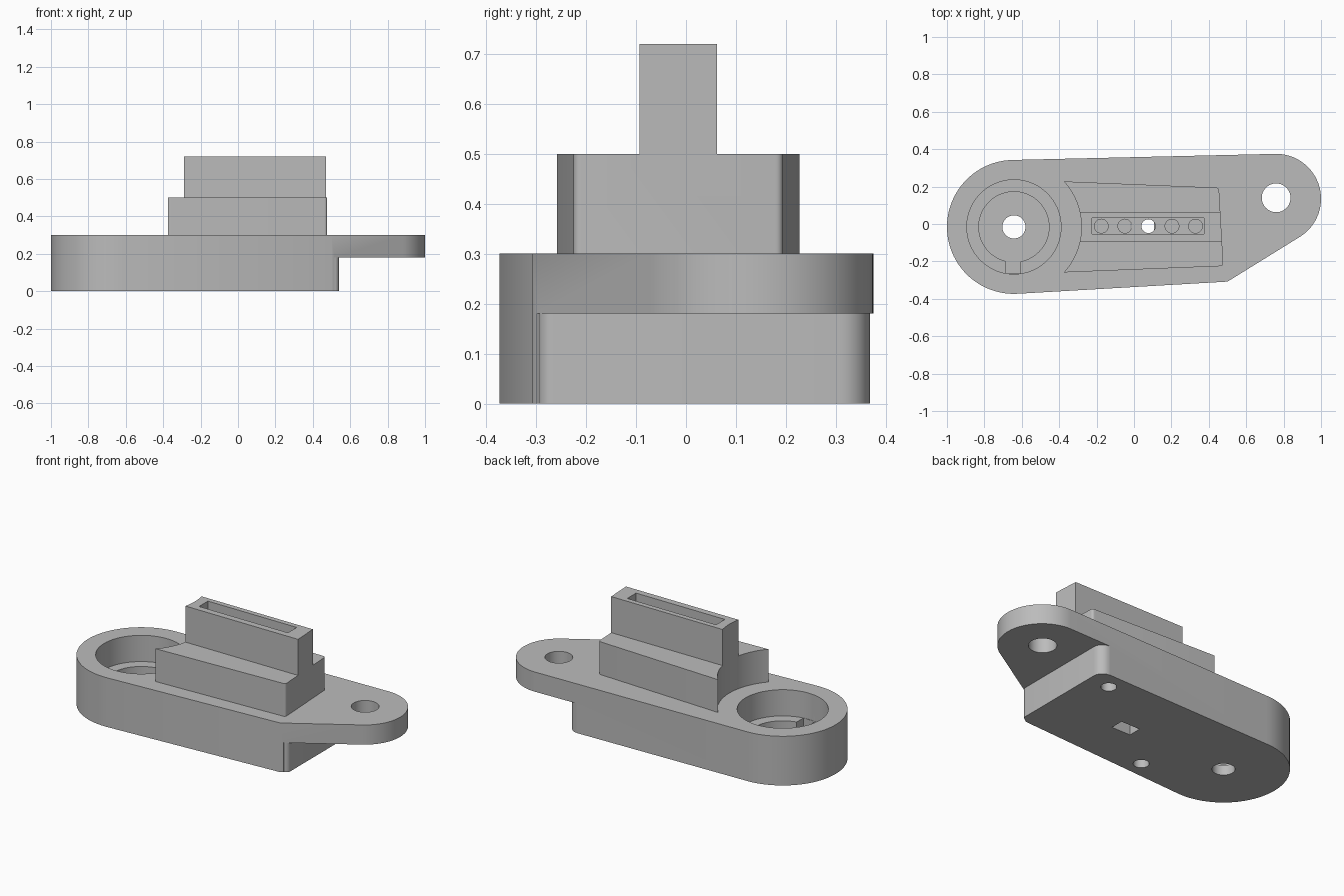
import bpy, bmesh
from math import sin, cos, atan2, radians
from mathutils import Vector
from mathutils.geometry import convex_hull_2d

if "Cube" in bpy.data.objects:
    bpy.data.objects.remove(bpy.data.objects["Cube"])

CX, CY = -0.642, -0.0155          # axis of the round pocket
grey = bpy.data.materials.new("plain grey")
grey.use_nodes = True
GREY = (0.5, 0.5, 0.5, 1)
grey.diffuse_color = GREY
grey.node_tree.nodes["Principled BSDF"].inputs["Base Color"].default_value = GREY


def arc(x, y, r, a0, a1, n=8):
    angles = [radians(a0 + (a1 - a0) * i / n) for i in range(n + 1)]
    return [(x + r * cos(a), y + r * sin(a)) for a in angles]


def circle(x, y, r, n=72):
    return arc(x, y, r, 0, 360, n)[:-1]


def prism(name, outline, z0, z1):
    """Extrude a flat outline from z0 to z1."""
    bm = bmesh.new()
    face = bm.faces.new([bm.verts.new((x, y, z0)) for x, y in outline])
    new = bmesh.ops.extrude_face_region(bm, geom=[face])["geom"]
    verts = [v for v in new if isinstance(v, bmesh.types.BMVert)]
    bmesh.ops.translate(bm, verts=verts, vec=(0, 0, z1 - z0))
    bmesh.ops.recalc_face_normals(bm, faces=bm.faces)
    mesh = bpy.data.meshes.new(name)
    bm.to_mesh(mesh)
    bm.free()
    mesh.materials.append(grey)
    obj = bpy.data.objects.new(name, mesh)
    bpy.context.collection.objects.link(obj)
    return obj


def rect(x0, x1, y0, y1):
    return [(x0, y0), (x1, y0), (x1, y1), (x0, y1)]


def combine(target, tool, operation="DIFFERENCE"):
    """Apply a boolean and discard the tool."""
    mod = target.modifiers.new("boolean", "BOOLEAN")
    mod.operation, mod.solver, mod.object = operation, "EXACT", tool
    bpy.context.view_layer.objects.active = target
    bpy.ops.object.modifier_apply(modifier=mod.name)
    bpy.data.objects.remove(tool)


def cut(target, outline, z0, z1):
    combine(target, prism("cutter", outline, z0, z1))


# Base plate: rounded end, mounting ear and one sharp corner
points = circle(CX, CY, 0.358, 96) + circle(0.76, 0.135, 0.24, 96) + [(0.5, -0.308)]
hull = convex_hull_2d([Vector(p) for p in points])
housing = prism("housing", [points[i] for i in hull], 0, 0.3)

# Undercut that leaves the ear thin, following the rounded end of the body
end = arc(0.48, 0.307, 0.06, 90, 0) + arc(0.51, -0.265, 0.03, 0, -80)
cut(housing, [(0.48, 0.6)] + end + [(0.515, -0.6), (1.3, -0.6), (1.3, 0.6)], -0.1, 0.18)

# Connector block: tapered, with a hollowed end around the pocket
half = 0.2435
a = atan2(half, 0.267) * 180 / 3.14159265
block_outline = arc(CX, CY, 0.361, a, -a, 24)
block_outline += arc(0.462, CY - 0.195, 0.015, -90, 0, 5)
block_outline += arc(0.440, CY + 0.195, 0.015, 0, 90, 5)
block = prism("connector_block", block_outline, 0.2, 0.72)

# Shoulders each side of the raised tower
for side in (-1, 1):
    y0, y1 = sorted((CY + side * 0.0775, CY + side * 0.5))
    cut(block, rect(-0.6, 0.7, y0, y1), 0.5, 0.9)
combine(housing, block, "UNION")

# Round pocket with a ledge, keyway and through hole
cut(housing, circle(CX, CY, 0.252), 0.14, 0.4)
cut(housing, circle(CX, CY, 0.188), 0.06, 0.2)
cut(housing, rect(CX - 0.045, CX + 0.035, CY - 0.249, CY - 0.1), 0.06, 0.17)
cut(housing, circle(CX, CY, 0.062, 40), -0.1, 0.2)

# Ear hole
cut(housing, circle(0.76, 0.14, 0.077, 48), 0, 0.5)

# Slot in the tower with five contact holes
cut(housing, rect(-0.225, 0.375, CY - 0.0385, CY + 0.0465), 0.58, 0.9)
for i in range(5):
    cut(housing, circle(-0.175 + 0.126 * i, CY + 0.004, 0.037, 32), 0.1, 0.65)

# Underside: rectangular opening and two blind screw holes
cut(housing, rect(-0.018, 0.108, CY - 0.04, CY + 0.04), -0.1, 0.14)
for x, y in ((0.4, 0.265), (-0.264, -0.255)):
    cut(housing, circle(x, y, 0.043, 32), -0.1, 0.15)

# Smooth the curved walls, keep the edges crisp
bpy.ops.object.select_all(action="DESELECT")
housing.select_set(True)
bpy.context.view_layer.objects.active = housing
bpy.ops.object.shade_smooth_by_angle(angle=radians(30))
